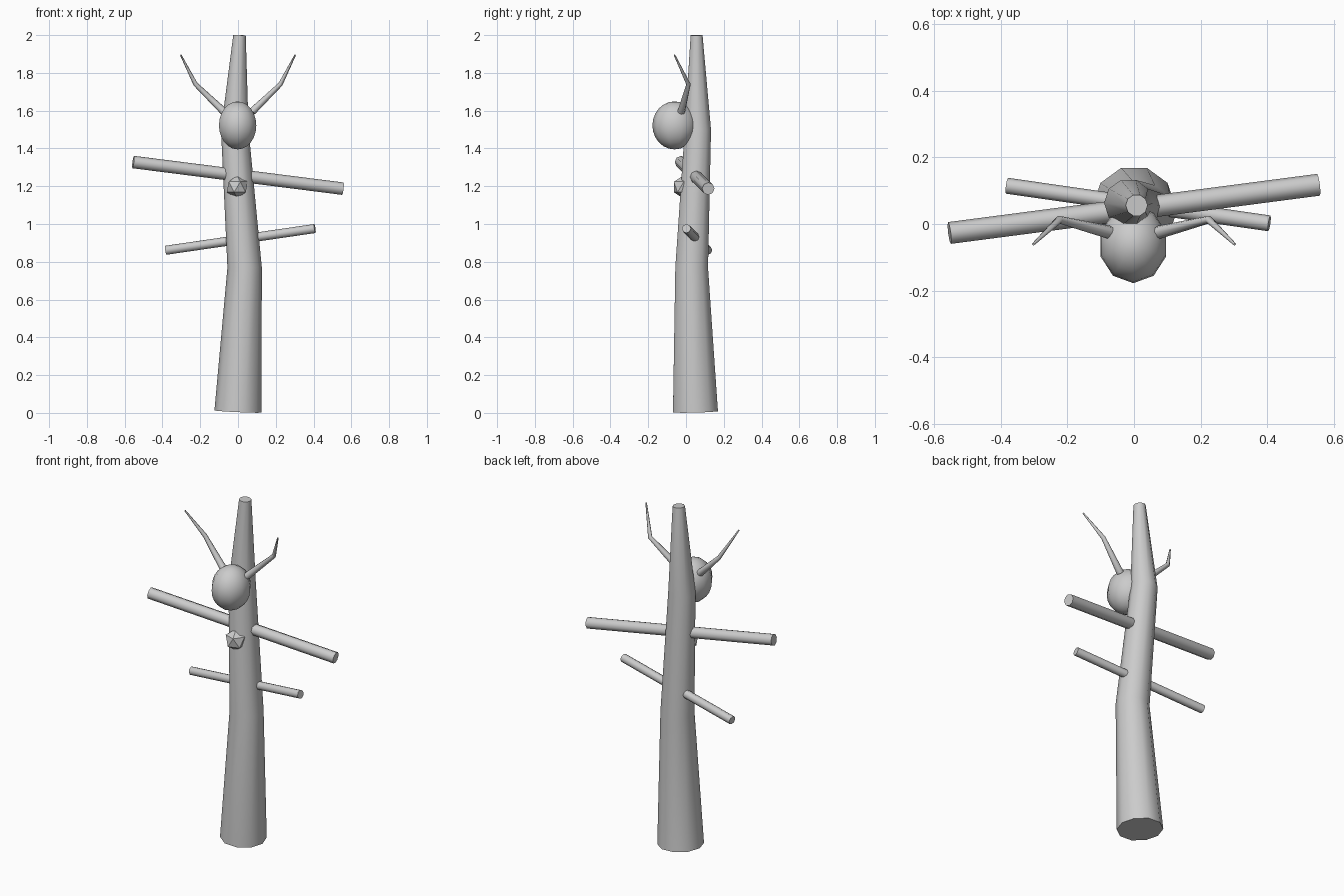
import bpy
import bmesh
import math
from mathutils import Vector, Matrix

cube = bpy.data.objects.get("Cube")
if cube:
    bpy.data.objects.remove(cube, do_unlink=True)

GREY = (0.6, 0.6, 0.6, 1)
grey = bpy.data.materials.new("plain grey")
grey.use_nodes = True
grey.diffuse_color = GREY
grey.node_tree.nodes["Principled BSDF"].inputs["Base Color"].default_value = GREY


def finish(name, bm, smooth=True):
    """Turn a bmesh into a named, shaded object."""
    bmesh.ops.recalc_face_normals(bm, faces=bm.faces)
    mesh = bpy.data.meshes.new(name)
    bm.to_mesh(mesh)
    bm.free()
    mesh.materials.append(grey)
    obj = bpy.data.objects.new(name, mesh)
    bpy.context.collection.objects.link(obj)
    bpy.ops.object.select_all(action="DESELECT")
    obj.select_set(True)
    bpy.context.view_layer.objects.active = obj
    if smooth:
        bpy.ops.object.shade_smooth_by_angle(angle=math.radians(50))
    return obj


def tube(name, points, radii, sides, side_axis):
    """Tapered tube along a path, with rings square to the path."""
    bm = bmesh.new()
    path = [Vector(p) for p in points]
    rings = []
    for i, (p, r) in enumerate(zip(path, radii)):
        steps = [b - a for a, b in zip(path[max(i - 1, 0):i + 1], path[max(i - 1, 0) + 1:i + 2])]
        along = sum((s.normalized() for s in steps), Vector()).normalized()
        u = Vector(side_axis)
        u = (u - along * u.dot(along)).normalized()
        v = along.cross(u)
        turn = [math.tau * k / sides for k in range(sides)]
        rings.append([bm.verts.new(p + r * (u * math.cos(a) + v * math.sin(a))) for a in turn])
    for low, high in zip(rings, rings[1:]):
        for k in range(sides):
            n = (k + 1) % sides
            bm.faces.new((low[k], low[n], high[n], high[k]))
    bm.faces.new(rings[0][::-1])
    bm.faces.new(rings[-1])
    return finish(name, bm)


# Bent, tapering trunk
tube("trunk",
     [(0, 0.05, 0.007), (0.035, 0.03, 0.77), (-0.017, 0.063, 1.5), (0.008, 0.056, 2)],
     [0.125, 0.091, 0.073, 0.033], 10, (1, 0, 0))

# Straight branches passing through the trunk
tube("upper_branch", [(-0.555, -0.027, 1.328), (0.555, 0.118, 1.187)],
     [0.033, 0.033], 8, (0, 0, 1))
tube("lower_branch", [(-0.382, 0.115, 0.861), (0.407, 0.002, 0.976)],
     [0.024, 0.024], 8, (0, 0, 1))

# Egg-shaped head
bm = bmesh.new()
bmesh.ops.create_uvsphere(
    bm, u_segments=10, v_segments=12, radius=1,
    matrix=Matrix.LocRotScale(Vector((-0.002, -0.061, 1.522)), None, Vector((0.104, 0.117, 0.127))))
finish("head", bm)

# Faceted knob on the chest
bm = bmesh.new()
bmesh.ops.create_icosphere(
    bm, subdivisions=1, radius=0.062, matrix=Matrix.Translation((-0.004, -0.012, 1.196)))
finish("chest_knob", bm, smooth=False)

# Pair of bent antlers
for name, s in (("left_antler", 1), ("right_antler", -1)):
    tube(name,
         [(s * 0.075, -0.025, 1.595), (s * 0.225, 0.013, 1.74), (s * 0.303, -0.061, 1.895)],
         [0.02, 0.012, 0.004], 8, (0, 1, 0))
